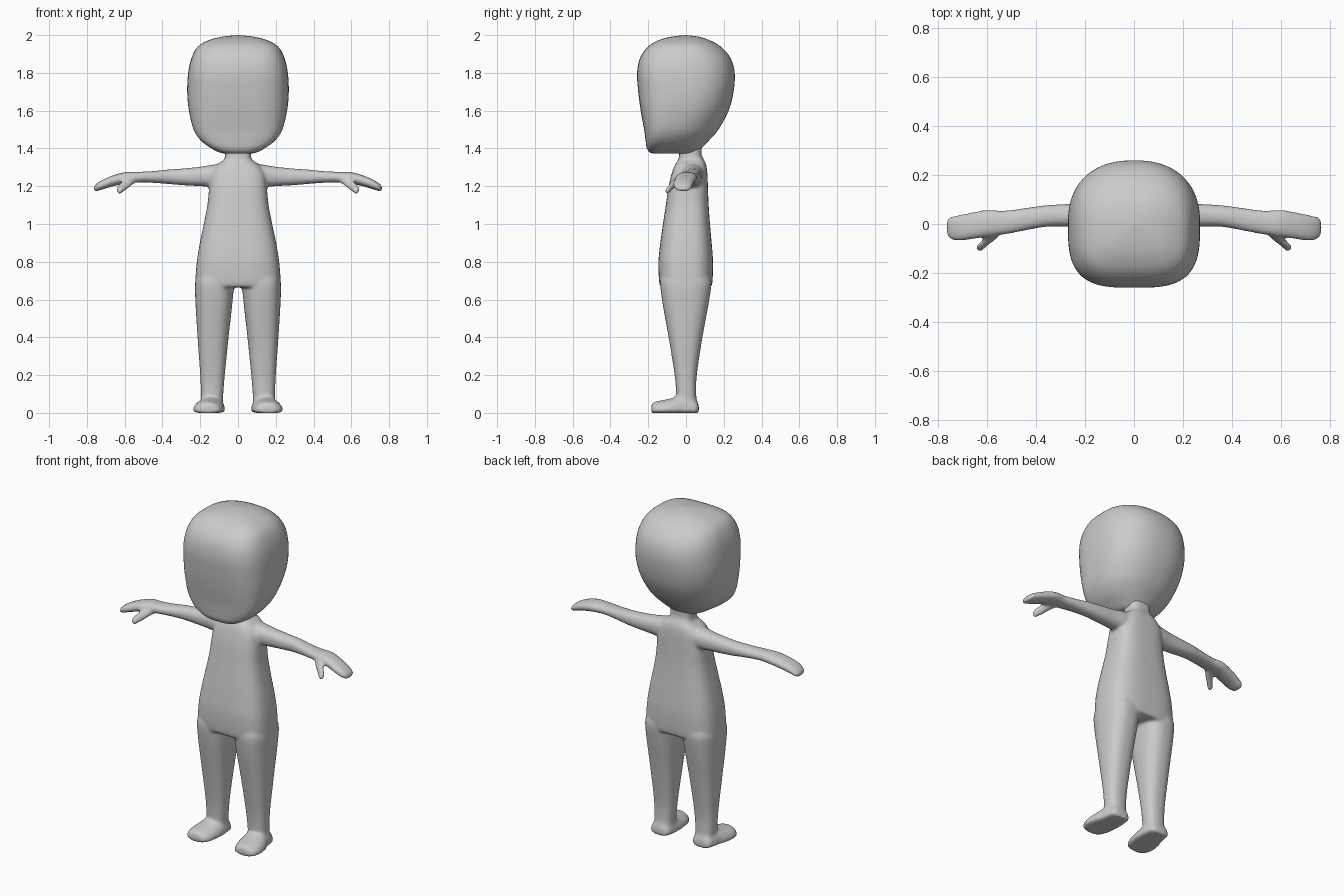
import bpy, bmesh, math
from mathutils import Vector

grey = bpy.data.materials.new("light grey")
grey.diffuse_color = (0.6, 0.6, 0.6, 1)


def spline(rows, steps=5):
    """Catmull-Rom interpolation through rows of section values."""
    out = []
    for i in range(len(rows) - 1):
        a, b, c, d = (rows[max(0, min(len(rows) - 1, i + k))] for k in (-1, 0, 1, 2))
        for s in range(steps):
            t = s / steps
            out.append([0.5 * (2 * q + (r - p) * t + (2 * p - 5 * q + 4 * r - u) * t * t
                               + (3 * q - p - 3 * r + u) * t ** 3)
                        for p, q, r, u in zip(a, b, c, d)])
    return out + [list(rows[-1])]


def loft(bm, rows, place, n_low=2.6, n_high=2.6, count=48):
    """Loft of superellipses. Row: along, u min, u max, v min, v max, v of greatest width."""
    rings = []
    for s, u0, u1, v0, v1, vw in spline(rows):
        ring = []
        for k in range(count):
            a = 2 * math.pi * (k + 0.5) / count
            c, si = math.cos(a), math.sin(a)
            e = 2 / (n_high if si > 0 else n_low)
            u = (u0 + u1) / 2 + (u1 - u0) / 2 * math.copysign(abs(c) ** e, c)
            v = vw + ((v1 - vw) if si > 0 else (vw - v0)) * math.copysign(abs(si) ** e, si)
            ring.append(bm.verts.new(place(s, u, v)))
        rings.append(ring)
    for r, q in zip(rings, rings[1:]):
        for k in range(count):
            j = (k + 1) % count
            bm.faces.new((r[k], r[j], q[j], q[k]))
    bm.faces.new(rings[0][::-1])
    bm.faces.new(rings[-1])


def mid(rows):
    """Put the greatest width halfway."""
    return [(s, a, b, c, d, (c + d) / 2) for s, a, b, c, d in rows]


def finish(bm, name):
    bmesh.ops.recalc_face_normals(bm, faces=bm.faces)
    me = bpy.data.meshes.new(name)
    bm.to_mesh(me)
    bm.free()
    me.materials.append(grey)
    me.shade_smooth()
    ob = bpy.data.objects.new(name, me)
    bpy.context.collection.objects.link(ob)
    return ob


def upright(s, u, v):
    return Vector((u, v, s))


# Head: squarish face in front, round back, jaw tapering to the neck
head = [(1.372, .03, -.13, .03, -.06), (1.376, .09, -.185, .05, -.09), (1.40, .14, -.207, .08, -.12),
        (1.44, .195, -.214, .12, -.11), (1.50, .235, -.222, .172, -.08), (1.60, .26, -.24, .226, -.03),
        (1.70, .269, -.253, .252, .0), (1.80, .264, -.259, .258, .0), (1.88, .246, -.243, .235, .0),
        (1.94, .212, -.20, .183, -.01), (1.975, .15, -.14, .12, -.01), (1.992, .08, -.075, .065, -.005),
        (2.0, .004, -.004, .004, 0)]
bm = bmesh.new()
loft(bm, [(z, -w, w, a, b, c) for z, w, a, b, c in head], upright, 3.3, 2.35, 64)
finish(bm, "head")

# Torso and neck
body = bmesh.new()
torso = [(.665, .215, -.13, .13), (.69, .226, -.142, .14), (.8, .218, -.146, .143), (.9, .202, -.136, .136),
         (1.0, .181, -.122, .127), (1.1, .162, -.107, .12), (1.2, .152, -.092, .116),
         (1.27, .142, -.075, .113), (1.315, .11, -.058, .106), (1.34, .075, -.04, .095),
         (1.37, .068, -.036, .082), (1.44, .068, -.036, .085)]
loft(body, mid([(z, -w, w, a, b) for z, w, a, b in torso]), upright, 3, 3)

# Limb sections for one side
leg = mid([(.06, .08, .195, -.05, .058), (.1, .078, .196, -.052, .054), (.2, .07, .2, -.06, .057),
           (.4, .05, .214, -.092, .087), (.58, .03, .225, -.124, .12), (.69, .021, .227, -.136, .135),
           (.74, .025, .21, -.12, .12)])
foot = [(-.184, .125, .19, .0, .035, .012), (-.172, .098, .22, -.002, .056, .014),
        (-.13, .078, .237, -.002, .066, .016), (-.07, .07, .232, -.002, .08, .016),
        (-.02, .07, .215, -.002, .098, .016), (.03, .074, .205, -.002, .09, .016),
        (.058, .086, .195, -.002, .065, .016), (.068, .11, .17, .0, .035, .014)]
arm = mid([(.06, -.035, .095, 1.2, 1.322), (.14, -.025, .092, 1.197, 1.313), (.2, -.016, .085, 1.2, 1.303),
           (.3, -.01, .08, 1.206, 1.293), (.37, -.013, .075, 1.212, 1.288), (.45, -.028, .064, 1.218, 1.28),
           (.53, -.043, .054, 1.219, 1.276), (.6, -.052, .057, 1.214, 1.274), (.66, -.062, .047, 1.2, 1.258),
           (.715, -.068, .036, 1.184, 1.235), (.75, -.06, .028, 1.173, 1.212), (.764, -.035, .012, 1.176, 1.195)])
thumb = mid([(-.02, .53, .592, 1.215, 1.262), (-.05, .55, .605, 1.2, 1.25), (-.07, .572, .624, 1.182, 1.23),
             (-.09, .598, .642, 1.164, 1.208), (-.104, .612, .642, 1.16, 1.19), (-.11, .62, .634, 1.165, 1.178)])
for side in (-1, 1):
    loft(body, leg, lambda s, u, v: Vector((side * u, v, s)), 2.5, 2.5)
    loft(body, foot, lambda s, u, v: Vector((side * u, s, max(v, 0))), 2.8, 2)
    loft(body, arm, lambda s, u, v: Vector((side * s, u, v)), 2.3, 2.3)
    loft(body, thumb, lambda s, u, v: Vector((side * u, s, v)), 2, 2)

# Fuse limbs and torso into one soft skin
ob = finish(body, "body")
skin = ob.modifiers.new("skin", 'REMESH')
skin.mode = 'VOXEL'
skin.voxel_size = 0.009
skin.use_smooth_shade = True
soft = ob.modifiers.new("soft", 'SMOOTH')
soft.factor = 0.5
soft.iterations = 5
